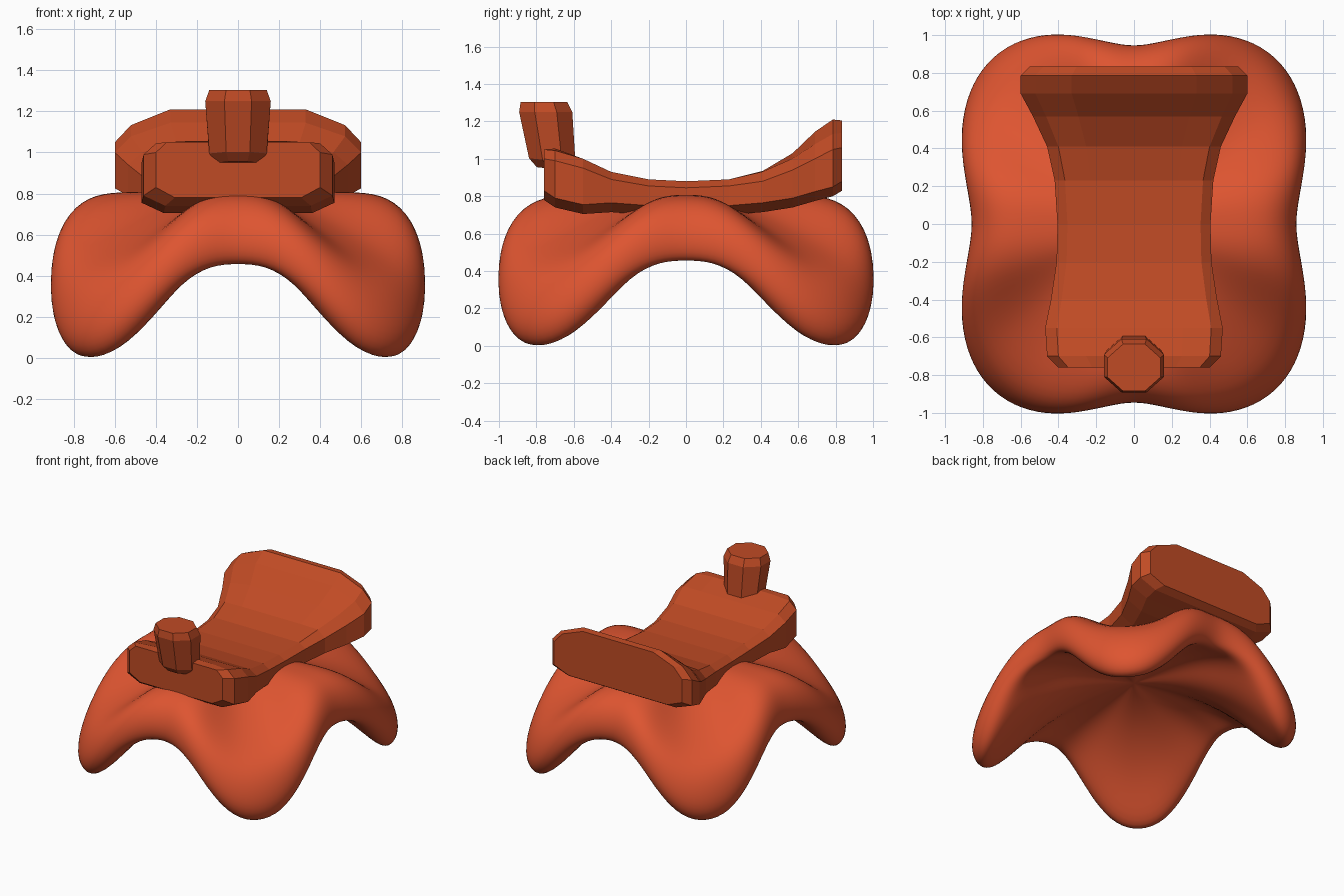
import bpy, bmesh
from math import sin, cos, pi

if "Cube" in bpy.data.objects:
    bpy.data.objects.remove(bpy.data.objects["Cube"], do_unlink=True)


def material(name, colour):
    m = bpy.data.materials.new(name)
    m.use_nodes = True
    m.diffuse_color = (*colour, 1)
    bsdf = next(n for n in m.node_tree.nodes if n.type == 'BSDF_PRINCIPLED')
    bsdf.inputs["Base Color"].default_value = (*colour, 1)
    bsdf.inputs["Roughness"].default_value = 0.7
    return m


def loft(name, rings, mat, smooth=False):
    """Skin a list of closed rings and cap both ends."""
    bm = bmesh.new()
    loops = [[bm.verts.new(p) for p in ring] for ring in rings]
    for a, b in zip(loops, loops[1:]):
        for i in range(len(a)):
            j = (i + 1) % len(a)
            bm.faces.new((a[i], a[j], b[j], b[i]))
    bm.faces.new(loops[0])
    bm.faces.new(loops[-1])
    bmesh.ops.recalc_face_normals(bm, faces=bm.faces)
    for f in bm.faces:
        f.smooth = smooth
    me = bpy.data.meshes.new(name)
    bm.to_mesh(me)
    bm.free()
    me.materials.append(mat)
    ob = bpy.data.objects.new(name, me)
    bpy.context.collection.objects.link(ob)
    return ob


blanket_red = material("blanket red", (0.73, 0.09, 0.03))
saddle_brown = material("saddle brown", (0.53, 0.07, 0.018))

# Draped blanket: rim profile blends from the raised ridges to the hanging corners
ridge = [(.04, .80), (.3, .805), (.53, .81), (.70, .80), (.81, .72), (.862, .58),
         (.84, .465), (.78, .45), (.7, .49), (.5, .545), (.25, .56), (.04, .56)]
corner = [(.04, .80), (.3, .77), (.55, .67), (.8, .54), (1.02, .41), (1.1, .23),
          (1.115, .07), (1.05, -.03), (.96, .01), (.75, .27), (.4, .49), (.04, .56)]
SEGMENTS = 40
rings = []
for (r0, z0), (r1, z1) in zip(ridge, corner):
    ring = []
    for i in range(SEGMENTS):
        t = 2 * pi * i / SEGMENTS
        s = sin(2 * t) ** 2
        r = r0 + (r1 - r0) * s ** 0.82
        fall = s ** 1.1
        z = z0 + (z1 - z0) * fall * fall * (2.4 - 1.4 * fall)
        ring.append((r * cos(t), 1.1 * r * sin(t), z))
    rings.append(ring)
blanket = loft("blanket", rings, blanket_red, True)
sub = blanket.modifiers.new("soften", 'SUBSURF')
sub.levels = sub.render_levels = 2

# Seat stations: y, half width, top, rim, lower edge
stations = [(-.76, .40, 1.05, 1.00, .83), (-.70, .46, 1.055, .99, .79),
            (-.55, .47, 1.00, .95, .755), (-.40, .44, .93, .89, .765),
            (-.20, .41, .89, .855, .75), (0, .405, .88, .845, .74),
            (.23, .42, .89, .855, .75), (.41, .46, .935, .88, .765),
            (.57, .535, 1.03, .94, .79), (.69, .60, 1.145, 1.0, .825),
            (.785, .60, 1.21, 1.05, .85), (.835, .55, 1.205, 1.06, .88)]
rings = []
for y, w, top, rim, low in stations:
    drop = max(0, top - rim - .05) * .7
    half = [(.55 * w, top), (.87 * w, top - drop), (w, rim), (w, low), (.77 * w, low - .05)]
    outline = half + [(-x, z) for x, z in reversed(half)]
    rings.append([(x, y, z) for x, z in outline])
loft("seat", rings, saddle_brown)

# Horn: eight-sided tapered post leaning forward
rings = []
for z, y, r in [(.945, -.70, .11), (.99, -.715, .14), (1.25, -.75, .16), (1.305, -.76, .14)]:
    ring = []
    for i in range(8):
        t = pi * (i + .5) / 4
        ring.append((1.08 * r * cos(t), y + .96 * r * sin(t), z - .1 * r * sin(t) * (z < 1)))
    rings.append(ring)
loft("horn", rings, saddle_brown)
